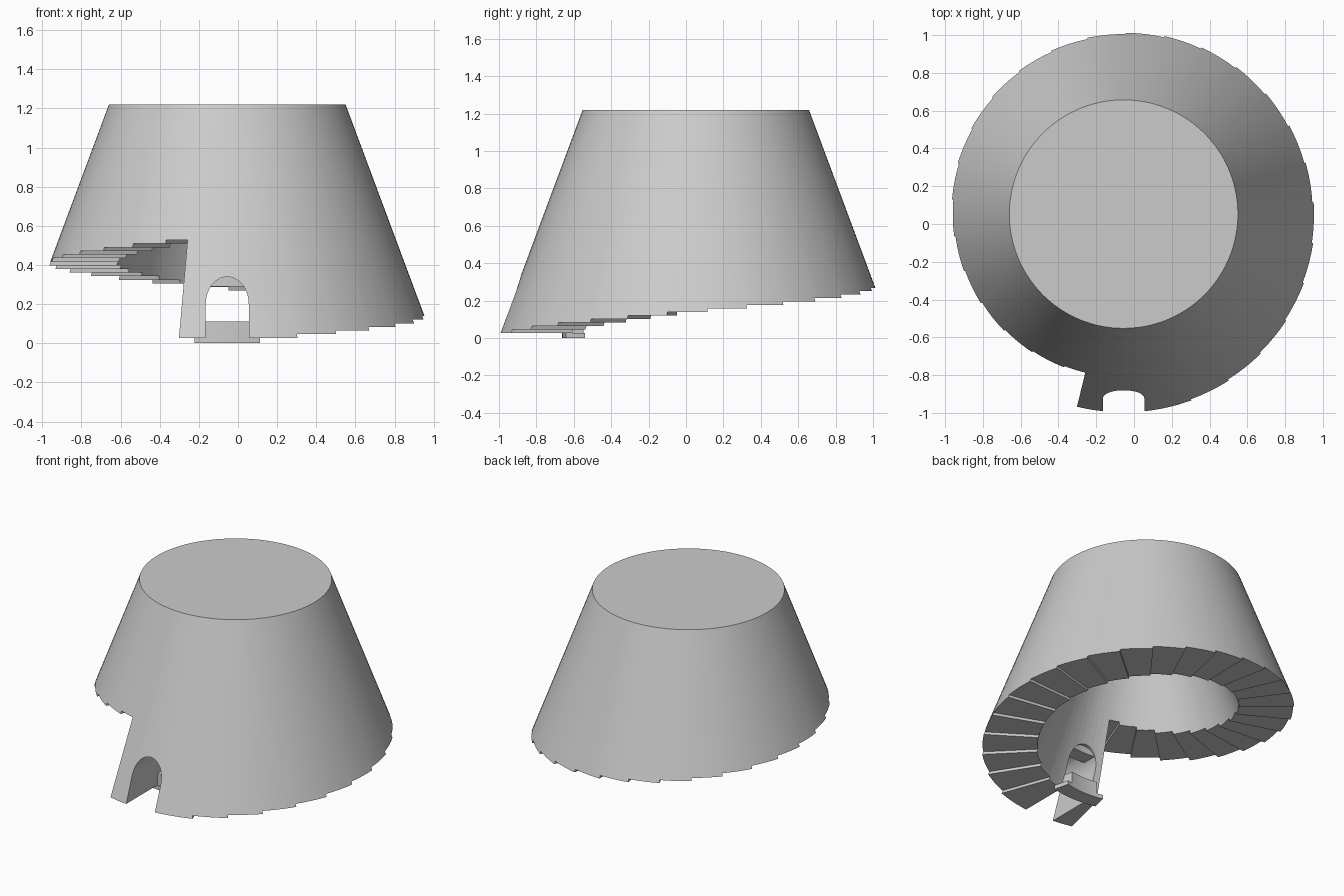
import bpy, bmesh, math

if "Cube" in bpy.data.objects:
    bpy.data.objects.remove(bpy.data.objects["Cube"])

CX, CY, TOP = -0.055, 0.0525, 1.22
WALL = 0.345


def polar(r, deg, z):
    a = math.radians(deg)          # 0 = front, counter-clockwise from above
    return (CX + r * math.sin(a), CY - r * math.cos(a), z)


def outer_r(z):
    return 0.605 + 0.373 * (TOP - z)


def finish(bm, name):
    bmesh.ops.recalc_face_normals(bm, faces=bm.faces[:])
    me = bpy.data.meshes.new(name)
    bm.to_mesh(me)
    bm.free()
    ob = bpy.data.objects.new(name, me)
    bpy.context.collection.objects.link(ob)
    return ob


def smooth(ob):
    bpy.ops.object.select_all(action='DESELECT')
    ob.select_set(True)
    bpy.context.view_layer.objects.active = ob
    bpy.ops.object.shade_smooth_by_angle(angle=math.radians(25))


# Spiral shell: thick conical wall whose underside climbs in steps
bounds = [-13.6] + [20 + 12.26 * j for j in range(27)] + [346.4]
heights = [0.028 + 0.0185 * k for k in range(28)]
stations = []                      # angle, bottom before, bottom after
for k, z in enumerate(heights):
    n = 8 if k == 0 else 4
    a, b = bounds[k], bounds[k + 1]
    for i in range(n):
        before = heights[k - 1] if i == 0 else z
        stations.append((a + (b - a) * i / n, before, z))

bm = bmesh.new()
cols = []
for ang, za, zb in stations:
    col = {}
    for z in {za, zb}:
        col[z] = (bm.verts.new(polar(outer_r(z), ang, z)),
                  bm.verts.new(polar(outer_r(z) - WALL, ang, z)))
    top = (bm.verts.new(polar(outer_r(TOP), ang, TOP)),
           bm.verts.new(polar(outer_r(1.19) - WALL, ang, 1.19)))
    cols.append((col, top))

for i, (ang, za, zb) in enumerate(stations):
    col, top = cols[i]
    ncol, ntop = cols[(i + 1) % len(cols)]
    for s in (0, 1):               # outer and inner wall
        up = [ncol[z][s] for z in sorted(ncol) if z >= zb]
        down = [col[z][s] for z in sorted(col, reverse=True) if z >= zb]
        bm.faces.new(up + [ntop[s], top[s]] + down)
    bm.faces.new((col[zb][0], col[zb][1], ncol[zb][1], ncol[zb][0]))
    if za != zb:                   # riser
        bm.faces.new((col[za][0], col[zb][0], col[zb][1], col[za][1]))
for s in (0, 1):                   # roof and ceiling
    bm.faces.new([c[1][s] for c in cols])
shell = finish(bm, "spiral_shell")

# Arched doorway cut through the front wall
profile = [(-0.11, -0.1), (0.11, -0.1)]
profile += [(0.11 * math.cos(math.pi * i / 20), 0.2 + 0.14 * math.sin(math.pi * i / 20))
            for i in range(21)]
bm = bmesh.new()
rings = [[bm.verts.new((CX + x, y, z)) for x, z in profile] for y in (-1.3, -0.35)]
n = len(profile)
for i in range(n):
    j = (i + 1) % n
    bm.faces.new((rings[0][i], rings[0][j], rings[1][j], rings[1][i]))
for r in rings:
    bm.faces.new(r)
cutter = finish(bm, "door_cutter")
cutter.hide_render = True
mod = shell.modifiers.new("door", 'BOOLEAN')
mod.operation, mod.solver, mod.object = 'DIFFERENCE', 'EXACT', cutter
bpy.context.view_layer.objects.active = shell
bpy.ops.object.modifier_apply(modifier=mod.name)
bpy.data.objects.remove(cutter)
smooth(shell)


# Curved blocks on the inside of the doorway
def arc_block(name, r0, r1, half, z0, z1, n=10):
    bm = bmesh.new()
    secs = []
    for i in range(n + 1):
        a = -half + 2 * half * i / n
        secs.append([bm.verts.new(polar(r, a, z))
                     for r, z in ((r0, z0), (r1, z0), (r1, z1), (r0, z1))])
    for p, q in zip(secs, secs[1:]):
        for k in range(4):
            bm.faces.new((p[k], p[(k + 1) % 4], q[(k + 1) % 4], q[k]))
    bm.faces.new(secs[0])
    bm.faces.new(secs[-1])
    smooth(finish(bm, name))


arc_block("sill_plate", 0.61, 0.715, 13.6, 0.0, 0.028)
arc_block("threshold", 0.61, 0.71, 9.6, 0.028, 0.11)
arc_block("lintel", 0.61, 0.71, 9.6, 0.29, 0.36)
